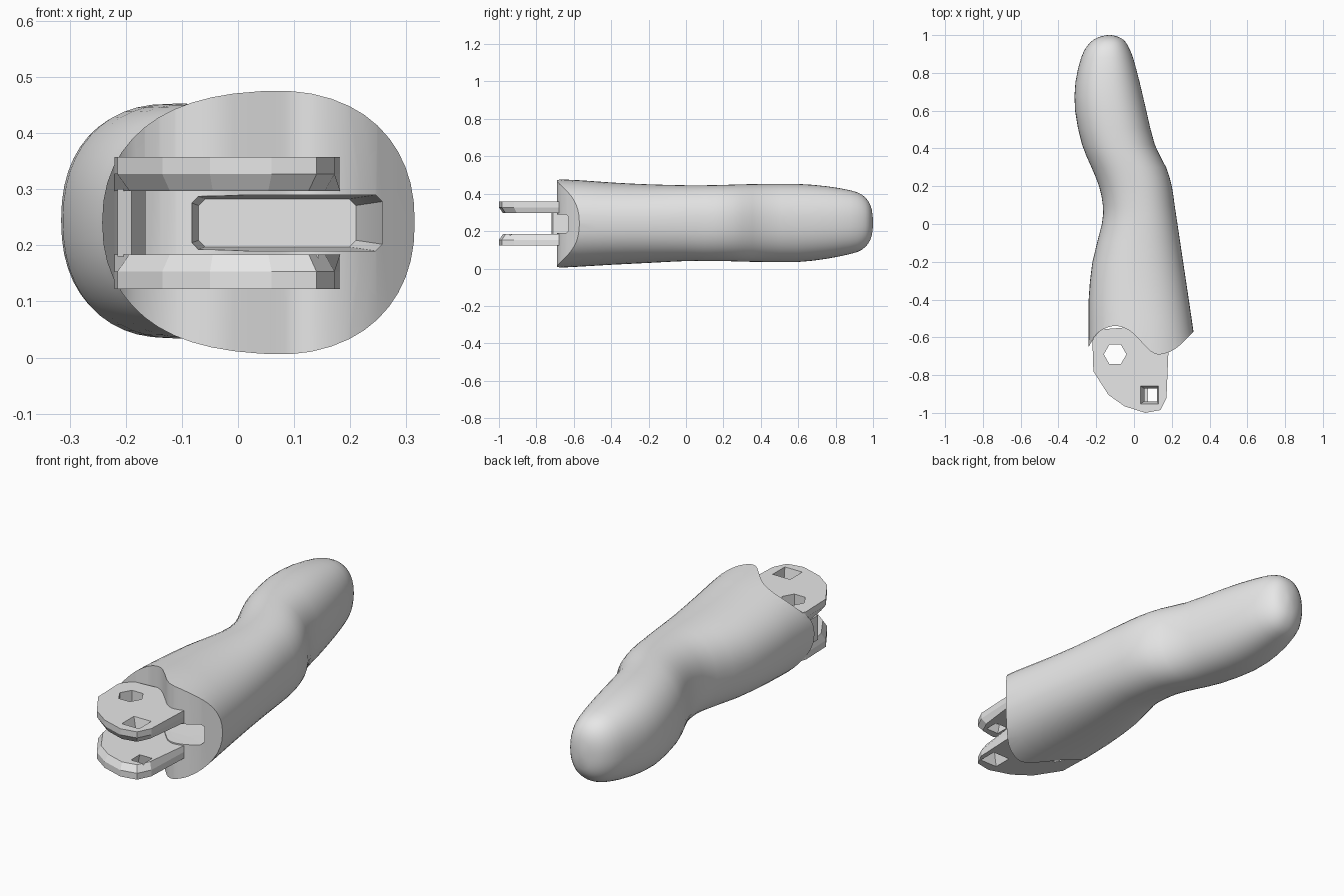
import bpy, bmesh, math
from mathutils import Vector

cube = bpy.data.objects.get("Cube")
if cube:
    bpy.data.objects.remove(cube, do_unlink=True)

grey = bpy.data.materials.new("plain grey")
grey.use_nodes = True
grey.diffuse_color = (0.8, 0.8, 0.8, 1)
grey.node_tree.nodes["Principled BSDF"].inputs["Base Color"].default_value = (0.8, 0.8, 0.8, 1)


def finish(name, bm):
    bmesh.ops.recalc_face_normals(bm, faces=bm.faces[:])
    mesh = bpy.data.meshes.new(name)
    bm.to_mesh(mesh)
    bm.free()
    mesh.materials.append(grey)
    obj = bpy.data.objects.new(name, mesh)
    bpy.context.collection.objects.link(obj)
    return obj


def loft(name, rings):
    """Skin a list of equal point rings and close both ends."""
    bm = bmesh.new()
    loops = [[bm.verts.new(p) for p in ring] for ring in rings]
    n = len(loops[0])
    for a, b in zip(loops, loops[1:]):
        for i in range(n):
            j = (i + 1) % n
            bm.faces.new((a[i], a[j], b[j], b[i]))
    bm.faces.new(loops[0])
    bm.faces.new(loops[-1])
    return finish(name, bm)


def prism(name, outline, z0, z1):
    return loft(name, [[(x, y, z) for x, y in outline] for z in (z0, z1)])


def polygon(x, y, r, sides, turn=0.0):
    step = math.tau / sides
    return [(x + r * math.cos(i * step + turn), y + r * math.sin(i * step + turn))
            for i in range(sides)]


def activate(obj):
    bpy.ops.object.select_all(action='DESELECT')
    obj.select_set(True)
    bpy.context.view_layer.objects.active = obj


def cut(obj, cutter):
    mod = obj.modifiers.new("cut", 'BOOLEAN')
    mod.operation = 'DIFFERENCE'
    mod.solver = 'EXACT'
    mod.object = cutter
    activate(obj)
    bpy.ops.object.modifier_apply(modifier=mod.name)
    bpy.data.objects.remove(cutter, do_unlink=True)


def spline(points, steps):
    """Smooth curve through points of any dimension."""
    pts = [Vector(p) for p in points]
    out = []
    for i in range(len(pts) - 1):
        p0, p1 = pts[max(i - 1, 0)], pts[i]
        p2, p3 = pts[i + 1], pts[min(i + 2, len(pts) - 1)]
        for s in range(steps):
            t = s / steps
            out.append(0.5 * (2 * p1 + (p2 - p0) * t + (2 * p0 - 5 * p1 + 4 * p2 - p3) * t * t
                              + (3 * p1 - p0 - 3 * p2 + p3) * t ** 3))
    return out + [pts[-1]]


# Finger body: stations of y, left x, right x, bottom z, top z
stations = [
    (-0.75, -0.245, 0.34, 0.0, 0.48),
    (-0.57, -0.24, 0.315, 0.01, 0.472),
    (-0.4, -0.24, 0.29, 0.02, 0.46),
    (-0.2, -0.22, 0.26, 0.03, 0.45),
    (0.0, -0.17, 0.23, 0.04, 0.445),
    (0.1, -0.165, 0.215, 0.04, 0.445),
    (0.2, -0.185, 0.2, 0.04, 0.447),
    (0.3, -0.225, 0.17, 0.037, 0.45),
    (0.42, -0.275, 0.11, 0.035, 0.452),
    (0.6, -0.312, 0.065, 0.035, 0.452),
    (0.75, -0.31, 0.03, 0.052, 0.44),
    (0.88, -0.28, -0.005, 0.078, 0.418),
    (0.94, -0.25, -0.03, 0.1, 0.395),
    (0.975, -0.215, -0.055, 0.135, 0.36),
    (0.993, -0.175, -0.09, 0.175, 0.315),
    (1.0, -0.14, -0.12, 0.23, 0.26),
]


def section(y, x0, x1, z0, z1, sides=48, power=2.25):
    ring = []
    for i in range(sides):
        c, s = math.cos(math.tau * i / sides), math.sin(math.tau * i / sides)
        c, s = (math.copysign(abs(v) ** (2 / power), v) for v in (c, s))
        ring.append(((x0 + x1) / 2 + (x1 - x0) / 2 * c, y,
                     (z0 + z1) / 2 + (z1 - z0) / 2 * s))
    return ring


body = loft("finger_body", [section(*st) for st in spline(stations, 2)])

# Wavy joint end
wave = [(-0.32, -0.78), (-0.24, -0.65), (-0.19, -0.575), (-0.11, -0.54), (-0.03, -0.56),
        (0.04, -0.625), (0.09, -0.675), (0.14, -0.69), (0.22, -0.66), (0.31, -0.575),
        (0.45, -0.43)]
wave = [tuple(p) for p in spline(wave, 3)]
cut(body, prism("end_cutter", wave + [(0.45, -1.2), (-0.32, -1.2)], -0.5, 1))

# Tapered slot in the joint end
slot = []
for y, x0, x1, z0, z1 in [(-1, -0.09, 0.257, 0.19, 0.29), (-0.6, -0.09, 0.257, 0.19, 0.29),
                          (-0.45, -0.07, 0.21, 0.197, 0.283)]:
    b = 0.012
    slot.append([(x0 + b, y, z0), (x1 - b, y, z0), (x1, y, z0 + b), (x1, y, z1 - b),
                 (x1 - b, y, z1), (x0 + b, y, z1), (x0, y, z1 - b), (x0, y, z0 + b)])
cut(body, loft("slot_cutter", slot))
activate(body)
bpy.ops.object.shade_smooth_by_angle(angle=math.radians(35))

# Hinge plates with faceted pin holes, inner rims tapered at the tip
outline = [(0.185, -0.53), (-0.2, -0.56), (-0.22, -0.62), (-0.215, -0.78), (-0.135, -0.905),
           (-0.05, -0.965), (0.06, -1.0), (0.14, -0.985), (0.172, -0.92), (0.182, -0.68)]
inner = [(x * 0.9, -0.7 + (y + 0.7) * 0.93) if y < -0.75 else (x, y) for x, y in outline]

for name, outer_z, inner_z, pin_x in [("upper_hinge_plate", 0.357, 0.297, 0.08),
                                      ("lower_hinge_plate", 0.122, 0.184, 0.1)]:
    mid_z = (outer_z + inner_z) / 2
    plate = loft(name, [[(x, y, outer_z) for x, y in outline],
                        [(x, y, mid_z) for x, y in outline],
                        [(x, y, inner_z) for x, y in inner]])
    cut(plate, prism("hole_cutter", polygon(-0.1, -0.69, 0.06, 6), 0.0, 0.6))
    wide = polygon(pin_x, -0.905, 0.07, 4, math.pi / 4)
    narrow = polygon(pin_x + 0.01, -0.905, 0.045, 4, math.pi / 4)
    out = 0.01 if outer_z > inner_z else -0.01
    cut(plate, loft("pin_cutter", [[(x, y, outer_z + out) for x, y in wide],
                                   [(x, y, inner_z - out) for x, y in narrow]]))

# Web joining the plates beside the body
prism("hinge_web", [(-0.215, -0.56), (-0.215, -0.72), (-0.19, -0.71), (-0.165, -0.64),
                    (-0.165, -0.53)], 0.18, 0.3)
